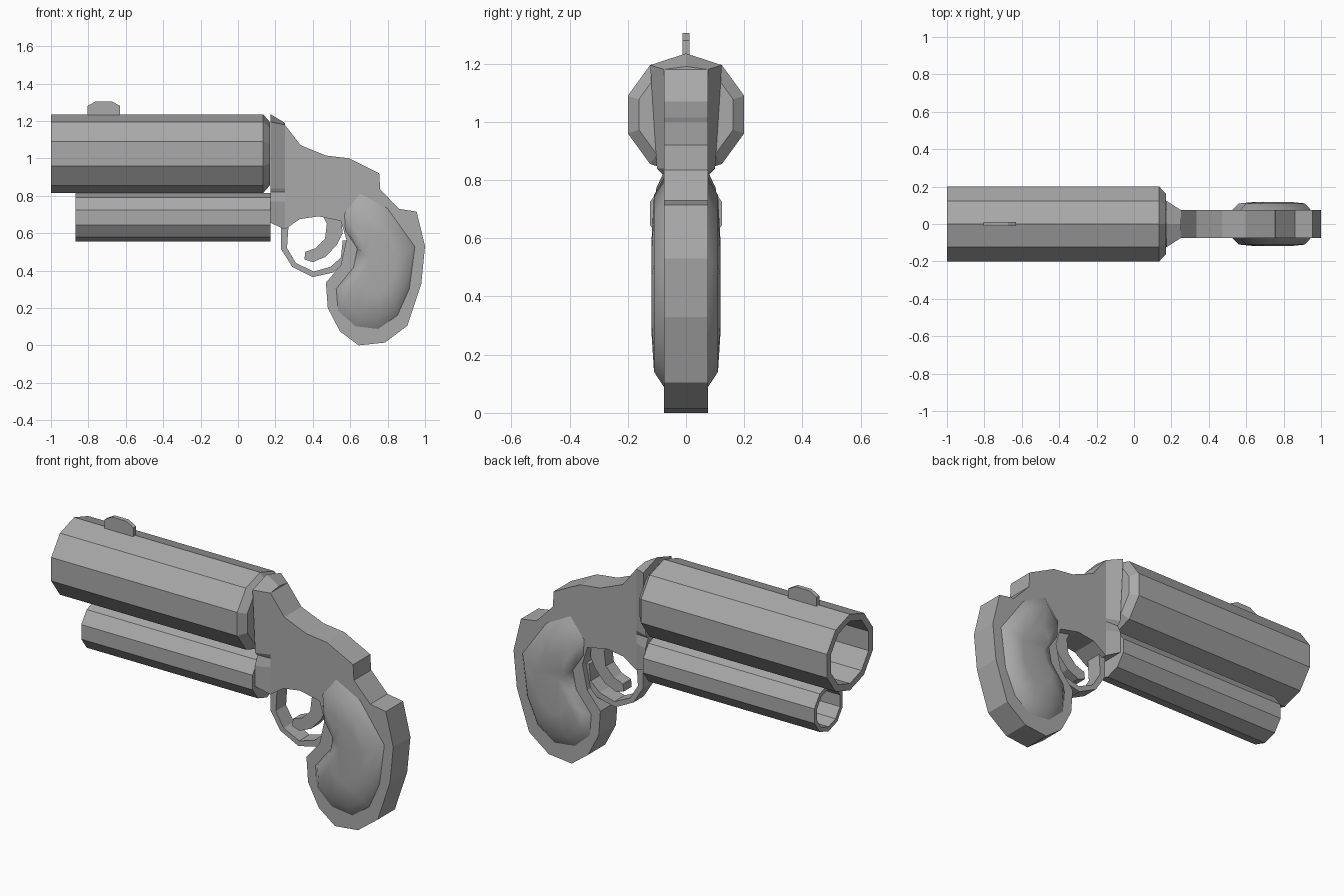
import bpy, bmesh
from math import sin, cos, pi, radians

if "Cube" in bpy.data.objects:
    bpy.data.objects.remove(bpy.data.objects["Cube"], do_unlink=True)

GREY = (0.4, 0.4, 0.4, 1)
metal = bpy.data.materials.new("plain grey")
metal.use_nodes = True
metal.diffuse_color = GREY
metal.node_tree.nodes["Principled BSDF"].inputs["Base Color"].default_value = GREY


def finish(name, bm):
    """Turn a bmesh into a named object with the grey material."""
    bmesh.ops.recalc_face_normals(bm, faces=bm.faces)
    mesh = bpy.data.meshes.new(name)
    bm.to_mesh(mesh)
    bm.free()
    mesh.materials.append(metal)
    obj = bpy.data.objects.new(name, mesh)
    bpy.context.collection.objects.link(obj)
    return obj


def loft(name, rings, caps=True):
    """Skin a list of matching closed rings of 3D points."""
    bm = bmesh.new()
    loops = [[bm.verts.new(p) for p in ring] for ring in rings]
    n = len(loops[0])
    for a, b in zip(loops, loops[1:]):
        for i in range(n):
            j = (i + 1) % n
            bm.faces.new((a[i], a[j], b[j], b[i]))
    if caps:
        bm.faces.new(loops[0])
        bm.faces.new(loops[-1])
    return finish(name, bm)


def prism(name, outline, half):
    """Side outline (x, z) given thickness across y."""
    return loft(name, [[(x, y, z) for x, z in outline] for y in (-half, half)])


def tube(name, profile, height, sides=10):
    """Faceted turned part along x from (x, radius) pairs."""
    turns = [2 * pi * i / sides for i in range(sides)]
    return loft(name, [[(x, r * sin(t), height + r * cos(t)) for t in turns]
                       for x, r in profile])


# Barrels: bevelled back, outer wall, rim, hollow bore
tube("upper_barrel", [(0.17, 0.17), (0.135, 0.21), (-1, 0.21),
                      (-1, 0.172), (0.1, 0.172)], 1.025)
tube("lower_barrel", [(0.175, 0.13), (-0.87, 0.13),
                      (-0.87, 0.105), (0.1, 0.105)], 0.685)

# Front sight
prism("front_sight", [(-0.805, 1.22), (-0.805, 1.28), (-0.76, 1.305),
                      (-0.675, 1.305), (-0.63, 1.28), (-0.63, 1.22)], 0.012)

# Frame and grip core
prism("frame", [
    (0.25, 1.18), (0.335, 1.07), (0.47, 1.015), (0.595, 1), (0.755, 0.92),
    (0.76, 0.835), (0.86, 0.73), (0.955, 0.715), (1, 0.53), (0.98, 0.33),
    (0.905, 0.105), (0.785, 0.015), (0.645, 0), (0.545, 0.075),
    (0.48, 0.2), (0.47, 0.335), (0.55, 0.43), (0.58, 0.565),
    (0.55, 0.665), (0.43, 0.69), (0.33, 0.675), (0.25, 0.62)], 0.075)

# Flared collar joining the frame to the barrels
def collar_ring(x, right_side, ridge):
    return ([(x, 0, ridge)] + [(x, y, z) for y, z in right_side]
            + [(x, -y, z) for y, z in reversed(right_side)])


loft("frame_collar", [
    collar_ring(0.175, [(0.123, 1.195), (0.1, 0.84), (0.08, 0.82),
                        (0.103, 0.77), (0.1, 0.655)], 1.235),
    collar_ring(0.25, [(0.075, 1.18), (0.075, 0.84), (0.075, 0.82),
                       (0.075, 0.77), (0.075, 0.62)], 1.19)])

# Rounded grip panel, mirrored to both sides
panel = [(0.565, 0.71), (0.65, 0.82), (0.8, 0.74), (0.95, 0.53), (0.92, 0.3),
         (0.855, 0.155), (0.75, 0.08), (0.625, 0.095), (0.53, 0.18),
         (0.52, 0.3), (0.615, 0.417), (0.635, 0.52), (0.57, 0.62)]
cx, cz = 0.75, 0.42
grip = loft("grip_panels", [
    [(cx + (x - cx) * s, -y, cz + (z - cz) * s) for x, z in panel]
    for s, y in ((1, 0.07), (0.82, 0.11), (0.45, 0.118))])
mirror = grip.modifiers.new("both sides", "MIRROR")
mirror.use_axis = (False, True, False)

# Trigger guard: outer edge, then back along the inner edge
prism("trigger_guard", [
    (0.23, 0.64), (0.23, 0.515), (0.29, 0.42), (0.4, 0.365), (0.51, 0.39),
    (0.575, 0.45), (0.59, 0.56), (0.56, 0.56), (0.55, 0.47), (0.495, 0.42),
    (0.405, 0.395), (0.31, 0.44), (0.262, 0.52), (0.27, 0.64)], 0.045)

# Hooked trigger
prism("trigger", [
    (0.45, 0.7), (0.475, 0.65), (0.465, 0.57), (0.415, 0.52), (0.36, 0.5),
    (0.355, 0.46), (0.4, 0.445), (0.47, 0.475), (0.53, 0.54), (0.56, 0.6),
    (0.55, 0.68)], 0.035)

# Soft shading on the grip panels only; the rest stays faceted
bpy.ops.object.select_all(action="DESELECT")
grip.select_set(True)
bpy.context.view_layer.objects.active = grip
bpy.ops.object.shade_smooth_by_angle(angle=radians(60))
